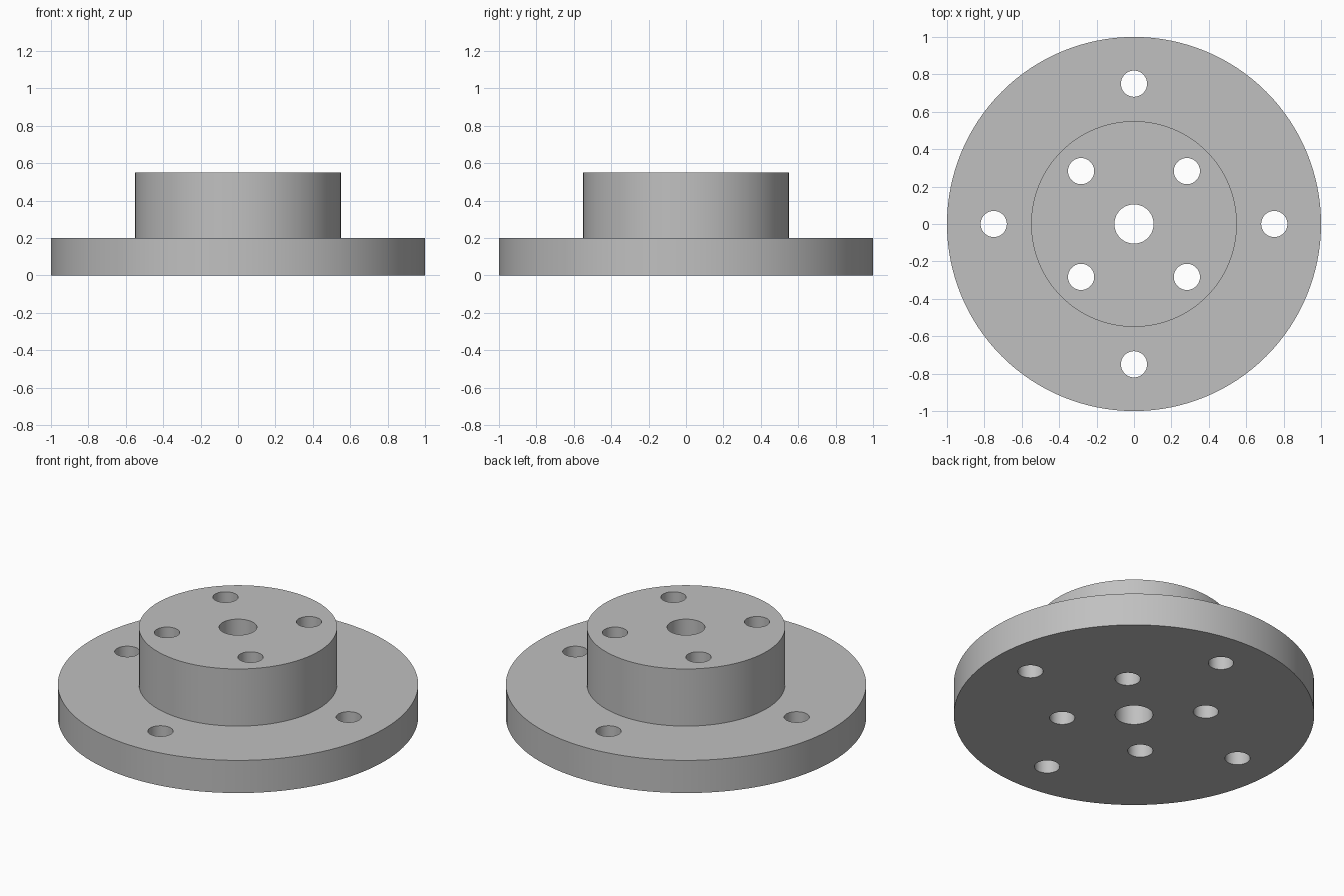
import bpy
import bmesh
from math import cos, sin, pi, radians

cube = bpy.data.objects.get("Cube")
if cube:
    bpy.data.objects.remove(cube, do_unlink=True)

# Plain grey metal
grey = bpy.data.materials.new("grey metal")
grey.use_nodes = True
colour = (0.53, 0.53, 0.53, 1)
grey.diffuse_color = colour
grey.node_tree.nodes["Principled BSDF"].inputs["Base Color"].default_value = colour


def lathe(name, profile, segments):
    """Closed solid turned about z from (radius, height) steps."""
    bm = bmesh.new()
    rings = [[bm.verts.new((r * cos(2 * pi * i / segments),
                            r * sin(2 * pi * i / segments), z))
              for i in range(segments)] for r, z in profile]
    for low, high in zip(rings, rings[1:]):
        for i in range(segments):
            j = (i + 1) % segments
            bm.faces.new((low[i], low[j], high[j], high[i]))
    bm.faces.new(rings[0][::-1])
    bm.faces.new(rings[-1])
    mesh = bpy.data.meshes.new(name)
    bm.to_mesh(mesh)
    bm.free()
    mesh.materials.append(grey)
    obj = bpy.data.objects.new(name, mesh)
    bpy.context.collection.objects.link(obj)
    return obj


# Wide plate with a raised hub
flange = lathe("flange", [(1, 0), (1, 0.2), (0.55, 0.2), (0.55, 0.55)], 128)

# Drills: centre bore, hub holes on the diagonals, plate holes on the axes
holes = [(0.105, 0, 0)]
for k in range(4):
    holes += [(0.07, 0.4, 45 + 90 * k), (0.07, 0.75, 90 * k)]

drills = []
for radius, distance, angle in holes:
    drill = lathe("drill", [(radius, -0.1), (radius, 0.7)], 48)
    a = radians(angle)
    drill.location = (distance * cos(a), distance * sin(a), 0)
    drill.hide_render = True
    cut = flange.modifiers.new("hole", "BOOLEAN")
    cut.operation = "DIFFERENCE"
    cut.solver = "EXACT"
    cut.object = drill
    drills.append(drill)

# Keep the drilled result and discard the drills
bpy.context.view_layer.update()
drilled = flange.evaluated_get(bpy.context.evaluated_depsgraph_get())
mesh = bpy.data.meshes.new_from_object(drilled)
flange.modifiers.clear()
flange.data = mesh
for drill in drills:
    bpy.data.objects.remove(drill, do_unlink=True)

# Smooth walls, sharp rims
bpy.ops.object.select_all(action="DESELECT")
flange.select_set(True)
bpy.context.view_layer.objects.active = flange
bpy.ops.object.shade_smooth_by_angle(angle=radians(30))
